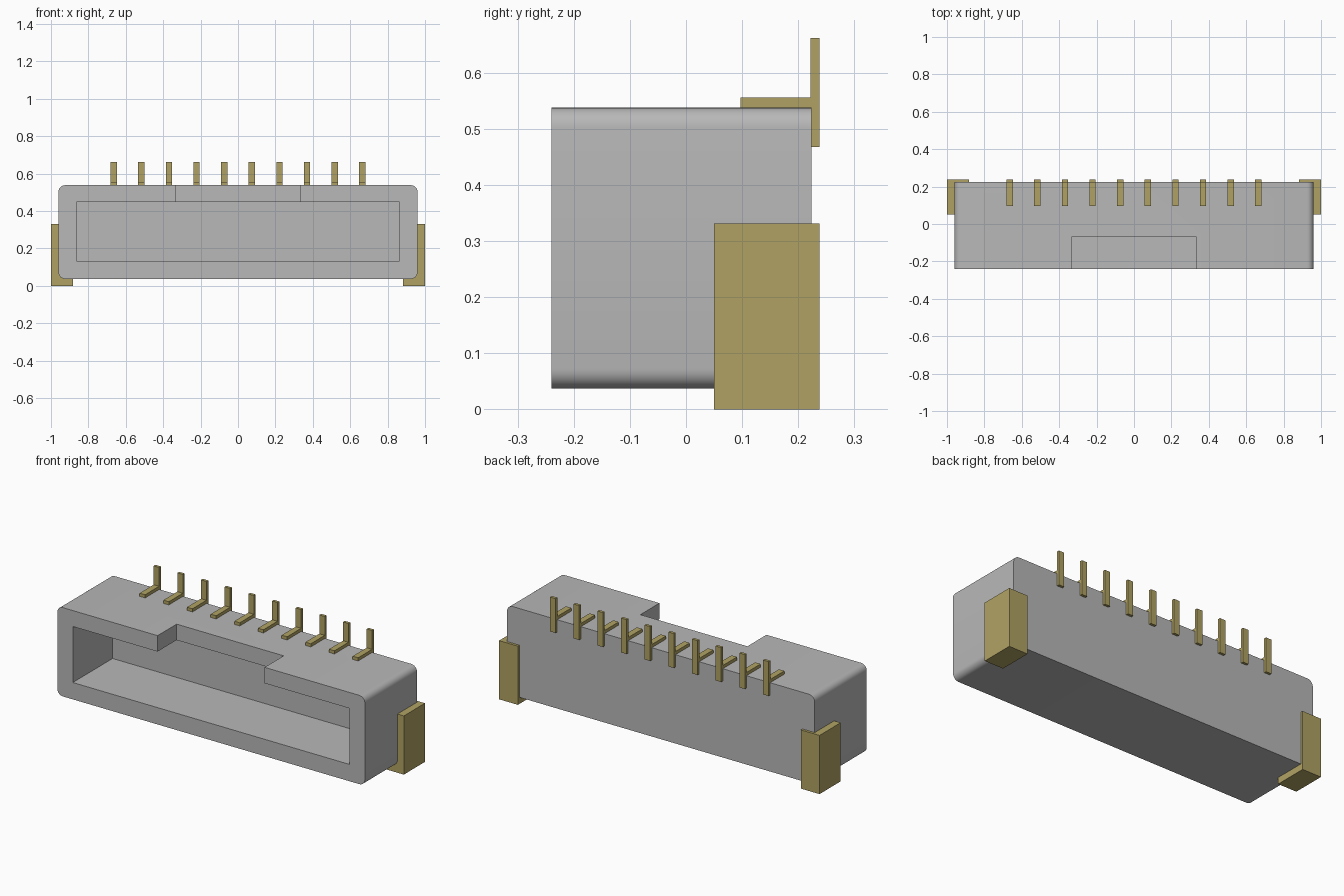
import bpy
import bmesh

default = bpy.data.objects.get("Cube")
if default:
    bpy.data.objects.remove(default, do_unlink=True)


def make_material(name, rgb):
    mat = bpy.data.materials.new(name)
    mat.use_nodes = True
    color = (*rgb, 1.0)
    mat.diffuse_color = color
    mat.node_tree.nodes["Principled BSDF"].inputs["Base Color"].default_value = color
    return mat


grey = make_material("grey plastic", (0.479, 0.479, 0.479))
gold = make_material("gold metal", (0.434, 0.361, 0.127))


def box(name, x, y, z, mat, round_radius=0.0):
    """Box from (min, max) ranges; optionally round the edges along y."""
    bm = bmesh.new()
    bmesh.ops.create_cube(bm, size=1)
    for v in bm.verts:
        v.co = [r[0] if c < 0 else r[1] for c, r in zip(v.co, (x, y, z))]
    if round_radius:
        long_edges = [e for e in bm.edges
                      if abs(e.verts[0].co.y - e.verts[1].co.y) > 0.01]
        bmesh.ops.bevel(bm, geom=long_edges, offset=round_radius,
                        segments=6, profile=0.5, affect='EDGES')
    mesh = bpy.data.meshes.new(name)
    bm.to_mesh(mesh)
    bm.free()
    mesh.materials.append(mat)
    obj = bpy.data.objects.new(name, mesh)
    bpy.context.collection.objects.link(obj)
    return obj


def activate(obj):
    bpy.ops.object.select_all(action='DESELECT')
    obj.select_set(True)
    bpy.context.view_layer.objects.active = obj


def cut(obj, cutter):
    cutter.hide_render = True
    activate(obj)
    mod = obj.modifiers.new("cut", 'BOOLEAN')
    mod.operation = 'DIFFERENCE'
    mod.solver = 'EXACT'
    mod.object = cutter
    bpy.ops.object.modifier_apply(modifier=mod.name)
    bpy.data.objects.remove(cutter, do_unlink=True)


# Housing with a front socket and a key notch through its top wall
housing = box("housing", (-0.96, 0.96), (-0.24, 0.224), (0.037, 0.538), grey, 0.035)
cut(housing, box("socket_cutter", (-0.863, 0.863), (-0.4, 0.115), (0.132, 0.448), grey))
cut(housing, box("notch_cutter", (-0.334, 0.334), (-0.4, -0.07), (0.3, 0.7), grey))
activate(housing)
bpy.ops.object.shade_smooth_by_angle()

# Solder tabs at the rear corners
box("left_tab", (0.883, 1.0), (0.05, 0.238), (0, 0.331), gold)
box("right_tab", (-1.0, -0.883), (0.05, 0.238), (0, 0.331), gold)

# Row of pins: a flat leg on the housing top and an upright behind it
PINS, PITCH, HALF = 10, 0.1477, 0.017
for i in range(PINS):
    cx = (i - (PINS - 1) / 2) * PITCH
    span = (cx - HALF, cx + HALF)
    box(f"pin_leg_{i + 1}", span, (0.097, 0.222), (0.53, 0.556), gold)
    box(f"pin_upright_{i + 1}", span, (0.222, 0.238), (0.468, 0.662), gold)
